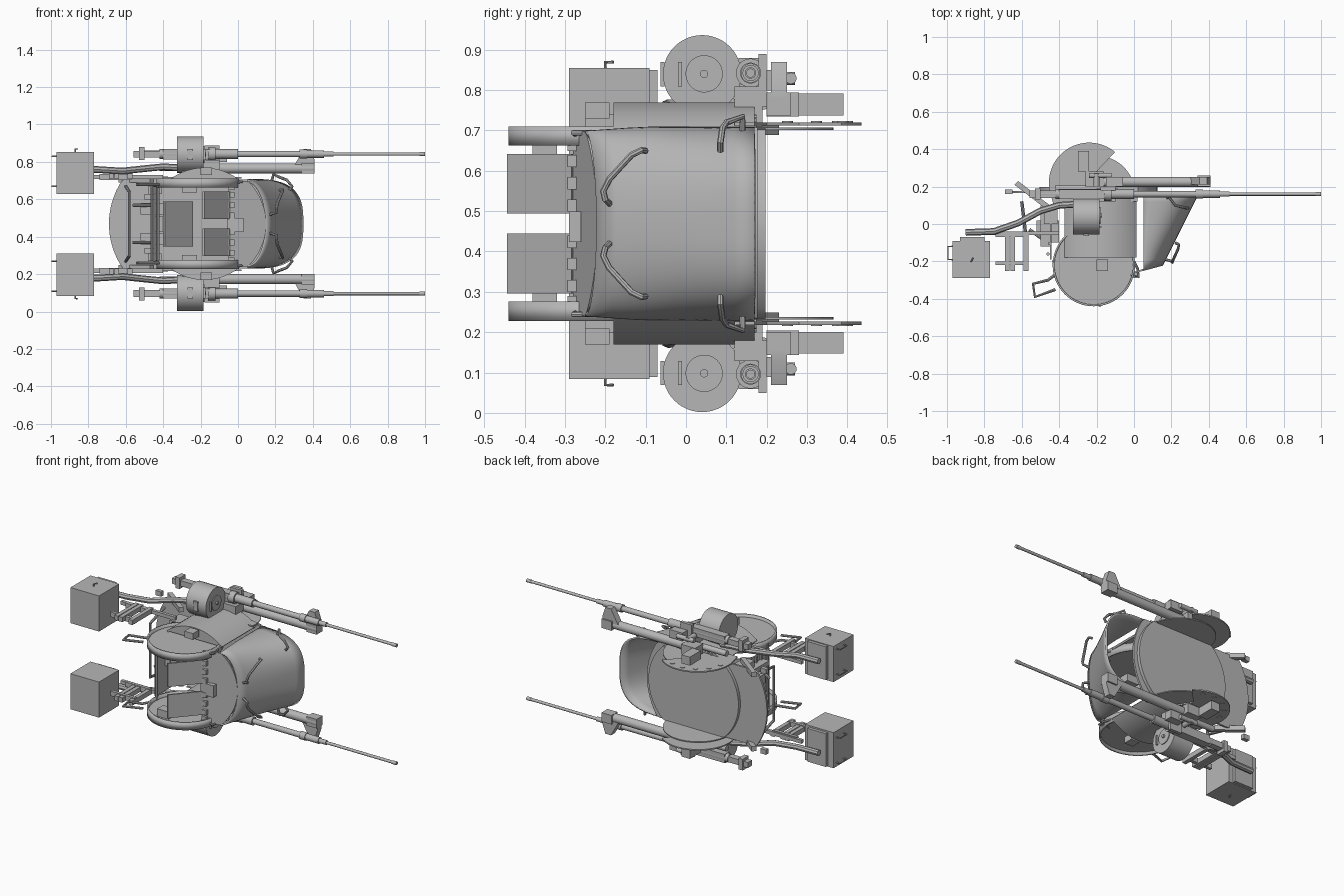
import bpy, bmesh
from math import cos, sin, radians, pi
from mathutils import Vector

MID = 0.469  # mirror plane height; part heights are measured from it
if "Cube" in bpy.data.objects:
    bpy.data.objects.remove(bpy.data.objects["Cube"])

steel = bpy.data.materials.new("grey_steel")
steel.use_nodes = True
steel.diffuse_color = (0.47, 0.47, 0.47, 1)
steel.node_tree.nodes["Principled BSDF"].inputs["Base Color"].default_value = (0.47, 0.47, 0.47, 1)


def add(name, mesh, twin=True, solid=0):
    mesh.materials.clear()
    mesh.materials.append(steel)
    mesh.shade_smooth()
    mesh.set_sharp_from_angle(angle=radians(35))
    ob = bpy.data.objects.new(name, mesh)
    bpy.context.collection.objects.link(ob)
    ob.location.z = MID
    if solid:
        m = ob.modifiers.new("thickness", 'SOLIDIFY')
        m.thickness = solid
        m.offset = 0
    if twin:
        m = ob.modifiers.new("twin", 'MIRROR')
        m.use_axis = (False, False, True)
        m.use_mirror_merge = False
    return ob


def finish(name, bm, twin=True, solid=0):
    bmesh.ops.recalc_face_normals(bm, faces=bm.faces)
    mesh = bpy.data.meshes.new(name)
    bm.to_mesh(mesh)
    bm.free()
    return add(name, mesh, twin, solid)


def boxes(name, spans, twin=True):
    """Boxes given as (x0, x1, y0, y1, h0, h1)."""
    bm = bmesh.new()
    for s in spans:
        vs = bmesh.ops.create_cube(bm, size=1)["verts"]
        for v in vs:
            v.co = [(s[2 * i] + s[2 * i + 1]) / 2 + v.co[i] * (s[2 * i + 1] - s[2 * i]) for i in range(3)]
    return finish(name, bm, twin)


def rods(name, parts, twin=True, sides=20):
    """Cylinders given as (start, end, radius)."""
    bm = bmesh.new()
    for a, b, r in parts:
        a, b = Vector(a), Vector(b)
        d = b - a
        vs = bmesh.ops.create_cone(bm, cap_ends=True, segments=sides, radius1=r, radius2=r, depth=d.length)["verts"]
        rot = d.to_track_quat('Z', 'Y')
        for v in vs:
            v.co = rot @ v.co + (a + b) / 2
    return finish(name, bm, twin)


def tubes(name, paths, r, twin=True):
    cu = bpy.data.curves.new(name, 'CURVE')
    cu.dimensions = '3D'
    cu.bevel_depth, cu.bevel_resolution, cu.use_fill_caps = r, 2, True
    for pts in paths:
        sp = cu.splines.new('POLY')
        sp.points.add(len(pts) - 1)
        for p, c in zip(sp.points, pts):
            p.co = (*c, 1)
    tmp = bpy.data.objects.new(name, cu)
    mesh = bpy.data.meshes.new_from_object(tmp)
    bpy.data.objects.remove(tmp)
    return add(name, mesh, twin)


def slab(name, pts, push, twin=True):
    bm = bmesh.new()
    f = bm.faces.new([bm.verts.new(p) for p in pts])
    ext = bmesh.ops.extrude_face_region(bm, geom=[f])["geom"]
    for v in ext:
        if isinstance(v, bmesh.types.BMVert):
            v.co += Vector(push)
    return finish(name, bm, twin)


def arc(cx, cy, r, a0, a1, n=32):
    return [(cx + r * cos(radians(a0 + (a1 - a0) * i / n)), cy + r * sin(radians(a0 + (a1 - a0) * i / n)))
            for i in range(n + 1)]


def clip(pts, lim):
    return [(x, max(-lim, min(lim, h))) for x, h in pts]


# base disc and turning ring, cut flat at both sides
slab("base_disc", [(x, .165, h) for x, h in clip(arc(-.27, 0, .42, 0, 358, 90), .238)], (0, .012, 0), False)
slab("turning_ring", [(x, .177, h) for x, h in clip(arc(-.19, 0, .315, 0, 358, 90), .235)], (0, .02, 0), False)

# sloped deck plate in front of the hinge line
deck = clip(arc(-.17, 0, .32, -68, 68), .228)
slab("deck_plate", [(x, -.265 + .3 * x, h) for x, h in deck], (0, .01, 0), False)

# bulged side walls with bolted rims
bulge = arc(-.18, 0, .3, 50, 130)
inner = arc(-.18, 0, .288, 130, 50)
slab("side_bulge", [(x, -.18, h) for x, h in bulge + inner], (0, .35, 0))
for y, nm in ((-.18, "bulge_upper_end"), (.16, "bulge_lower_end")):
    slab(nm, [(x, y, h) for x, h in bulge], (0, .008, 0))
rods("rim_bolts", [((x, .165, h), (x, .175, h), .007) for x, h in arc(-.18, 0, .28, 60, 120, 12)], sides=8)

# side dishes: floor and rim
slab("dish_floor", [(x, y, .215) for x, y in arc(-.215, -.22, .212, 0, 360, 64)[:-1]], (0, 0, .008))
ring = arc(-.215, -.22, .215, 0, 360, 64)
bm = bmesh.new()
rows = [[bm.verts.new((x, y, h)) for x, y in ring[:-1]] for h in (.193, .241)]
for i in range(64):
    j = (i + 1) % 64
    bm.faces.new((rows[0][i], rows[0][j], rows[1][j], rows[1][i]))
finish("dish_rim", bm, solid=.01)
boxes("dish_bracket", [(-.3, -.22, -.38, -.32, .168, .215), (-.2, -.14, -.25, -.19, .26, .3)])

# curved front shield, open at the rear
bm = bmesh.new()
grid = []
for k in range(9):
    t = k / 8
    y, depth, half, p = -.25 + .42 * t, .1 + .195 * t, .225 + .01 * min(1, 3 * t), 1 - .35 * t
    row = []
    for i in range(41):
        a = -pi / 2 + pi * i / 40
        c, s = max(cos(a), 0), sin(a)
        row.append(bm.verts.new((.05 + depth * c ** p, y + .03 * c * (1 - t), half * abs(s) ** p * (1 if s > 0 else -1))))
    grid.append(row)
for r0, r1 in zip(grid, grid[1:]):
    for i in range(40):
        bm.faces.new((r0[i], r0[i + 1], r1[i + 1], r1[i]))
finish("front_shield", bm, False, .01)

# grab rails on the shield face and corners
tubes("shield_rails", [[(.22, -.1, .18), (.24, -.11, .182), (.235, -.135, .17), (.21, -.19, .11), (.205, -.205, .08),
                        (.205, -.2, .06), (.17, -.19, .05)],
                       [(.275, .085, .18), (.29, .085, .2), (.26, .09, .235), (.22, .1, .25), (.19, .14, .265),
                        (.18, .14, .23)]], .008)

# hinged flaps, hinges and latch
slab("hinged_flap", [(-.05, -.28, .025), (-.19, -.44, .025), (-.19, -.44, .173), (-.05, -.28, .173)], (.01, -.004, 0))
rods("flap_hinges", [((-.05, -.285, h), (-.05, -.285, h + .03), .01) for h in (.03, .085, .14)], sides=10)
boxes("hinge_straps", [(-.05, -.02, -.293, -.27, h, h + .03) for h in (.03, .085, .14, .18)])
boxes("centre_latch", [(-.06, .03, -.29, -.26, -.045, .03)], False)

# seat and crew space fittings
slab("seat_back", [(-.39, -.12, -.12), (-.24, .02, -.12), (-.24, .02, .12), (-.39, -.12, .12)], (-.01, .012, 0), False)
boxes("control_blocks", [(-.52, -.4, -.05, .02, .05, .11), (-.5, -.45, -.12, .1, .13, .16),
                         (-.45, -.4, -.1, .0, .0, .04), (-.48, -.41, .0, .1, .16, .2)])

# rear framework
tubes("rear_frame", [[(-.43, -.2, -.22), (-.43, -.2, .22)], [(-.46, -.16, -.2), (-.46, -.16, .2)],
                     [(-.6, .12, -.2), (-.58, -.05, -.17), (-.58, -.05, .17), (-.6, .12, .2)],
                     [(-.56, -.03, -.1), (-.46, -.1, -.1)], [(-.56, -.03, .1), (-.46, -.1, .1)]], .009, False)
boxes("rear_panel", [(-.45, -.442, -.19, .02, -.2, .2)], False)
boxes("rear_panel_ribs", [(-.46, -.45, y, y + .012, 0, .2) for y in (-.11, -.06)])
slab("rear_beam", [(-.64, .21, .22), (-.47, .08, .22), (-.45, .1, .22), (-.62, .23, .22)], (0, 0, .03))
tubes("side_loop", [[(-.42, -.27, .2), (-.46, -.3, .21), (-.54, -.32, .21), (-.53, -.39, .21), (-.42, -.35, .21)]], .008)
tubes("dish_handle", [[(.0, -.2, .22), (.02, -.24, .225), (.02, -.28, .225), (-.02, -.27, .22)]], .007)

# fan shaped elevation plate and trunnion
fan = arc(-.24, .22, .215, 50, 190) + [(-.43, .1), (.02, .12), (.02, .17), (-.15, .2), (-.2, .28)]
slab("elevation_fan", [(x, y, .243) for x, y in fan], (0, 0, .008))
slab("trunnion_disc", [(x, y, .232) for x, y in arc(-.2, .16, .205, 0, 180)], (0, 0, .006))
rods("fan_bolts", [((x, y, .243), (x, y, .254), .014) for x, y in arc(-.24, .22, .18, 70, 170, 4)], sides=16)
boxes("elevation_gear", [(-.3, -.24, .28, .39, .268, .322), (-.26, -.16, .2, .28, .265, .325)])
boxes("gun_bracket", [(-.2, -.1, .12, .19, .24, .34), (-.18, -.1, .18, .2, .29, .42), (-.15, -.06, .2, .25, .33, .38)])
rods("side_sight", [((-.2, .2, .36), (-.2, .27, .36), .016), ((-.24, .26, .36), (-.12, .26, .36), .014)])

# guns
GY, GH = .16, .373
stages = ((-.53, -.4, .018), (-.42, 0, .026), (-.16, -.12, .036), (0, .34, .017), (.33, .37, .024),
          (.37, .46, .02), (.45, .51, .014), (.5, 1, .009), (.97, 1, .011))
rods("gun_barrel", [((a, GY, GH), (b, GY, GH), r) for a, b, r in stages])
boxes("gun_receiver", [(-.4, -.15, .135, .185, .345, .4), (-.56, -.42, .14, .18, .355, .39),
                       (-.53, -.5, .13, .19, .34, .41), (-.69, -.65, .16, .185, .24, .27)])
rods("cradle_tube", [((-.2, .225, .296), (.41, .225, .296), .027), ((-.42, .19, .3), (-.15, .19, .3), .018)])
slab("cradle_nose", [(.3, .21, .31), (.41, .21, .31), (.41, .21, .34), (.39, .21, .4), (.35, .21, .4)], (0, .04, 0))
boxes("cradle_block", [(.34, .41, .2, .26, .268, .325)])

# ammunition drums
rods("ammo_drum", [((-.325, .04, .37), (-.185, .04, .37), .097), ((-.185, .045, .371), (-.18, .045, .371), .046),
                   ((-.18, .045, .371), (-.17, .045, .371), .01)], sides=48)
boxes("drum_straps", [(-.27, -.24, -.063, -.053, .34, .4), (-.185, -.175, -.02, -.01, .34, .4),
                      (-.3, -.2, .0, .03, .24, .29)])

# ammunition boxes with feed chutes and carrying frames
boxes("ammo_box", [(-.97, -.77, -.29, -.09, .16, .385), (-.93, -.8, -.09, -.07, .17, .38)])
tubes("box_handles", [[(-.97, -.19, h), (-.995, -.19, h), (-.995, -.12, h), (-.97, -.12, h)] for h in (.2, .36)]
      + [[(-.87, -.2, .38), (-.87, -.2, .4), (-.86, -.18, .4)]], .004)
tubes("feed_chute", [[(-.9, -.045, .29), (-.75, -.04, .29), (-.62, .005, .282), (-.5, .07, .295),
                      (-.4, .1, .305), (-.32, .105, .3)]], .018)
boxes("box_carrier", [(-.74, -.57, y, y + .02, .235, .265) for y in (-.22, -.07)]
      + [(x, x + .025, -.25, -.04, .24, .27) for x in (-.69, -.66, -.59)] + [(-.78, -.4, -.06, -.04, .24, .262)])
